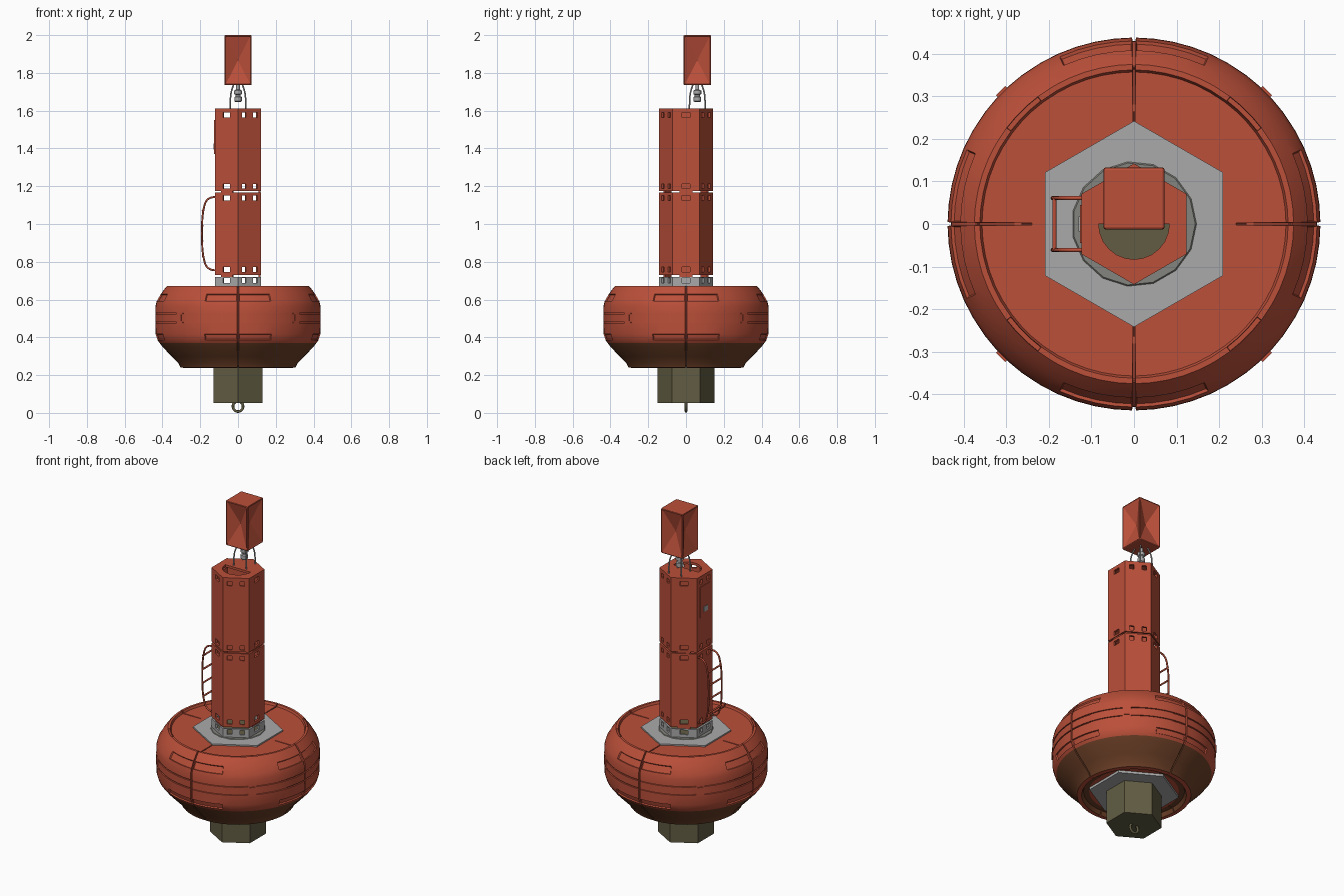
import bpy, bmesh
from math import sin, cos, radians, pi
from mathutils import Matrix, Vector

if "Cube" in bpy.data.objects:
    bpy.data.objects.remove(bpy.data.objects["Cube"])


def material(name, r, g, b):
    m = bpy.data.materials.new(name)
    m.use_nodes = True
    m.diffuse_color = (r, g, b, 1)
    bsdf = next(n for n in m.node_tree.nodes if n.type == 'BSDF_PRINCIPLED')
    bsdf.inputs["Base Color"].default_value = (r, g, b, 1)
    return m


RED = material("buoy red", 0.50, 0.08, 0.042)
BROWN = material("fouled brown", 0.15, 0.05, 0.02)
GREY = material("bare steel grey", 0.40, 0.40, 0.40)
GRIME = material("grimy grey", 0.23, 0.23, 0.21)
OLIVE = material("ballast olive", 0.12, 0.108, 0.055)


def finish(name, bm, *mats, smooth=0):
    bmesh.ops.recalc_face_normals(bm, faces=bm.faces)
    me = bpy.data.meshes.new(name)
    bm.to_mesh(me)
    bm.free()
    for m in mats:
        me.materials.append(m)
    if smooth:
        me.shade_smooth()
        me.set_sharp_from_angle(angle=radians(smooth))
    ob = bpy.data.objects.new(name, me)
    bpy.context.scene.collection.objects.link(ob)
    return ob


def lathe_mesh(profile, angles, centre=(0, 0)):
    """Revolve (radius, z) points through the angles and cap both ends."""
    bm = bmesh.new()
    rings = [[bm.verts.new((centre[0] + r * cos(radians(a)), centre[1] + r * sin(radians(a)), z))
              for a in angles] for r, z in profile]
    n = len(angles)
    for lo, hi in zip(rings, rings[1:]):
        for i in range(n):
            j = (i + 1) % n
            bm.faces.new((lo[i], lo[j], hi[j], hi[i]))
    bm.faces.new(rings[0][::-1])
    bm.faces.new(rings[-1])
    return bm


def hexagon(name, radius, z0, z1, mat):
    return finish(name, lathe_mesh([(radius, z0), (radius, z1)], range(30, 390, 60)), mat)


def box(name, size, loc, mat, turn=0):
    bm = bmesh.new()
    bmesh.ops.create_cube(bm, size=1)
    bm.transform(Matrix.Rotation(radians(turn), 4, 'Z') @ Matrix.Translation(loc)
                 @ Matrix.Diagonal((*size, 1)))
    return finish(name, bm, mat)


def tube(name, points, radius, mat):
    cu = bpy.data.curves.new(name, 'CURVE')
    cu.dimensions = '3D'
    cu.bevel_depth = radius
    cu.bevel_resolution = 2
    cu.use_fill_caps = True
    sp = cu.splines.new('NURBS')
    sp.points.add(len(points) - 1)
    for p, co in zip(sp.points, points):
        p.co = (*co, 1)
    sp.order_u = min(3, len(points))
    sp.use_endpoint_u = True
    cu.materials.append(mat)
    ob = bpy.data.objects.new(name, cu)
    bpy.context.scene.collection.objects.link(ob)


# Float hull: a revolved body with seams, pill slots, belt grooves and lip notches sunk in
quadrant = [0.6, 6, 12, 18, 24, 30, 37, 42, 48, 53, 60, 66, 72, 78, 84, 89.4]
angles = [q * 90 + a for q in range(4) for a in quadrant]
profile = [(0.24, 0.262), (0.27, 0.262), (0.28, 0.238), (0.305, 0.24), (0.315, 0.262),
           (0.35, 0.298), (0.40, 0.35), (0.415, 0.37), (0.426, 0.385), (0.436, 0.417), (0.438, 0.475),
           (0.438, 0.482), (0.438, 0.523), (0.438, 0.53), (0.437, 0.565), (0.43, 0.592),
           (0.408, 0.63), (0.39, 0.655), (0.375, 0.673), (0.362, 0.673), (0.357, 0.66), (0.24, 0.66)]
bm = lathe_mesh(profile, angles)
bmesh.ops.recalc_face_normals(bm, faces=bm.faces)
seams, pills, grooves, notches = [], [], [], []
for f in bm.faces:
    c = f.calc_center_median()
    r = c.xy.length
    if r < 0.2:
        continue
    a = abs((Vector((1, 0)).angle(c.xy) * 180 / pi + 45) % 90 - 45)
    if a < 0.3:
        seams.append(f)
    elif a < 24 and (0.6 < c.z < 0.62 or 0.39 < c.z < 0.41):
        pills.append(f)
    elif a < 42 and (0.476 < c.z < 0.481 or 0.524 < c.z < 0.529):
        grooves.append(f)
    elif a > 37 and c.z > 0.672:
        notches.append(f)
    if c.z < 0.375 and c.z > 0.245:
        f.material_index = 1
for faces, rim, depth in ((pills, 0.003, 0.007), (grooves, 0.0008, 0.006),
                          (notches, 0.001, 0.008), (seams, 0.001, 0.008)):
    bmesh.ops.inset_region(bm, faces=faces, thickness=rim, depth=-depth,
                           use_boundary=True, use_even_offset=True)
finish("float_hull", bm, RED, BROWN, smooth=28)
for a in range(45, 360, 90):
    box("belt_lug", (0.012, 0.03, 0.035), (0.437, 0, 0.503), RED, a)

# Clamp plates and ballast
hexagon("deck_plate", 0.242, 0.655, 0.668, GREY)
finish("deck_grime", lathe_mesh([(0.148, 0.667), (0.144, 0.671)], range(0, 360, 24)), GRIME)
hexagon("keel_plate", 0.242, 0.248, 0.264, GREY)
hexagon("ballast_block", 0.15, 0.052, 0.25, OLIVE)
hexagon("tower_floor", 0.115, 0.668, 0.674, OLIVE)

# Mooring eye
tube("mooring_eye", [(0.027 * cos(t * pi / 12), 0, 0.034 + 0.027 * sin(t * pi / 12))
                     for t in range(25)], 0.007, OLIVE)


def hex_shell(name, radius, z0, z1, rows, mat):
    """Hollow hexagonal tube; faces alternate between one wide and two small windows."""
    half, apothem = radius / 2, radius * cos(pi / 6)
    us = [-half, -0.047, -0.021, 0.021, 0.047, half]
    zs = sorted([z0, z1] + [z + s for z in rows for s in (-0.013, 0.013)])
    bm = bmesh.new()
    for k in range(6):
        rot = Matrix.Rotation(k * pi / 3, 3, 'Z')
        holes = (2,) if k % 2 == 0 else (1, 3)
        for i in range(5):
            for j in range(len(zs) - 1):
                if i in holes and j % 2 == 1:
                    continue
                bm.faces.new([bm.verts.new(rot @ Vector((apothem, u, z))) for u, z in
                              ((us[i], zs[j]), (us[i + 1], zs[j]),
                               (us[i + 1], zs[j + 1]), (us[i], zs[j + 1]))])
    bmesh.ops.remove_doubles(bm, verts=bm.verts, dist=0.0005)
    ob = finish(name, bm, mat)
    mod = ob.modifiers.new("wall", 'SOLIDIFY')
    mod.thickness = 0.012
    mod.offset = -1


# Tower sections, joined by small tabs
hex_shell("tower_collar", 0.142, 0.665, 0.72, [0.70], GREY)
hex_shell("lower_tower", 0.142, 0.73, 1.166, [0.76, 1.138], RED)
hex_shell("upper_tower", 0.142, 1.176, 1.606, [1.20, 1.578], RED)
for z in (0.725, 1.171):
    for a in (0, 120, 240):
        box("joint_tab", (0.01, 0.07, 0.014), (0.113, 0, z), RED, a)

# Tower cap with a half-round opening on the front half
bm = bmesh.new()
loops = []
for z in (1.598, 1.612):
    outer, inner = [], []
    for i in range(24):
        a = i * 15
        r = 0.123 / cos(radians((a + 30) % 60 - 30))
        c, s = cos(radians(a)), sin(radians(a))
        outer.append(bm.verts.new((r * c, r * s, z)))
        inner.append(bm.verts.new((0.083 * c, min(0.0, 0.083 * s), z)))
    loops += [outer, inner]
lo_out, lo_in, hi_out, hi_in = loops
for p, q in ((hi_out, hi_in), (lo_in, lo_out), (lo_out, hi_out), (hi_in, lo_in)):
    for i in range(24):
        j = (i + 1) % 24
        bm.faces.new((p[i], p[j], q[j], q[i]))
finish("tower_cap", bm, RED)

# Access hatch on the ladder side
box("access_hatch", (0.008, 0.09, 0.18), (-0.123, 0, 1.46), RED)
box("hatch_latch", (0.008, 0.035, 0.03), (-0.126, 0, 1.41), GREY)

# Ladder
side = [(-0.118, 1.142), (-0.165, 1.145), (-0.188, 1.06), (-0.192, 0.95),
        (-0.188, 0.84), (-0.165, 0.755), (-0.118, 0.755)]
for y in (-0.061, 0.061):
    tube("ladder_rail", [(x, y, z) for x, z in side], 0.005, RED)
for z in (0.83, 0.91, 0.99, 1.07):
    tube("ladder_rung", [(-0.187, -0.061, z), (-0.187, 0.061, z)], 0.005, RED)

# Lantern and the bent legs carrying the topmark
TOP_Y = 0.06
for sx in (-1, 1):
    for sy in (-1, 1):
        tube("topmark_leg", [(sx * k, TOP_Y + sy * k, z) for k, z in
                             ((0.042, 1.605), (0.041, 1.67), (0.034, 1.71), (0.022, 1.742))],
             0.004, GREY)
lantern = [(0.012, 1.645), (0.02, 1.65), (0.02, 1.672), (0.014, 1.676), (0.014, 1.684),
           (0.021, 1.688), (0.021, 1.706), (0.01, 1.712), (0.01, 1.742)]
finish("lantern", lathe_mesh(lantern, range(0, 360, 24), (0, TOP_Y)), GREY, smooth=35)

# Radar reflector topmark: bevelled box with pyramids sunk into its sides
bm = bmesh.new()
bmesh.ops.create_cube(bm, size=1)
bm.transform(Matrix.Translation((0, TOP_Y, 1.8675)) @ Matrix.Diagonal((0.144, 0.146, 0.265, 1)))
bmesh.ops.bevel(bm, geom=bm.edges[:], offset=0.006, segments=2, affect='EDGES', profile=0.5)
sides = [f for f in bm.faces if f.calc_area() > 0.01 and abs(f.normal.z) < 0.1]
bmesh.ops.inset_individual(bm, faces=sides, thickness=0.004, depth=-0.003)
bmesh.ops.poke(bm, faces=sides, offset=-0.035)
finish("radar_reflector", bm, RED)
